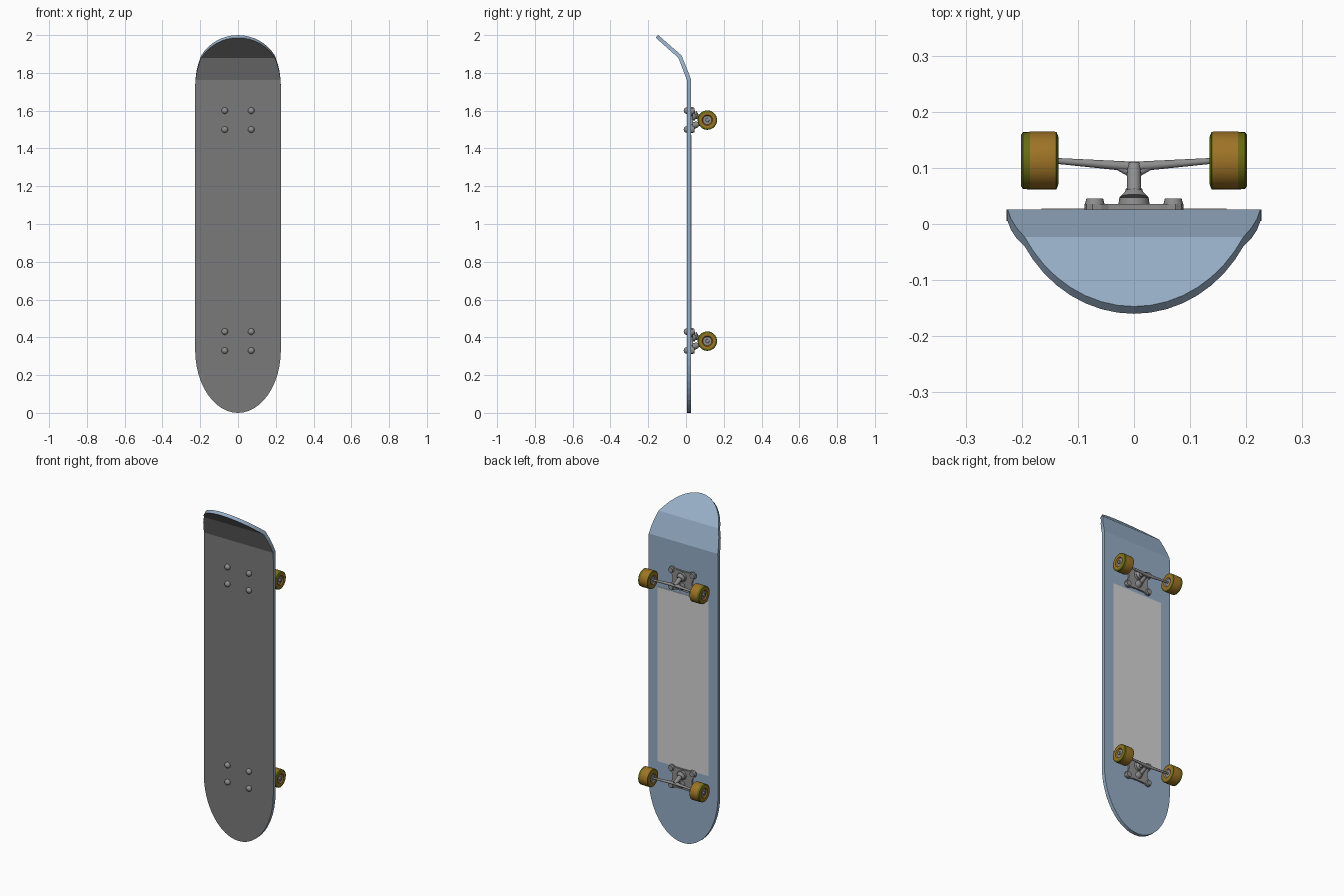
import bpy, bmesh, math
from mathutils import Vector

if "Cube" in bpy.data.objects:
    bpy.data.objects.remove(bpy.data.objects["Cube"])


def lin(c):
    c /= 255
    return c / 12.92 if c <= 0.04045 else ((c + 0.055) / 1.055) ** 2.4


def material(name, r, g, b):
    m = bpy.data.materials.new(name)
    m.diffuse_color = (lin(r), lin(g), lin(b), 1)
    m.use_nodes = True
    m.node_tree.nodes["Principled BSDF"].inputs["Base Color"].default_value = m.diffuse_color
    return m


GRIP = material("grip_grey", 122, 122, 122)
BLUE = material("deck_blue", 150, 174, 198)
PALE = material("panel_grey", 213, 213, 213)
METAL = material("truck_metal", 142, 142, 142)
AMBER = material("wheel_amber", 158, 115, 38)
OLIVE = material("wheel_olive", 104, 106, 20)


def finish(bm, name, mats, smooth=None):
    bmesh.ops.remove_doubles(bm, verts=bm.verts, dist=1e-5)
    bmesh.ops.recalc_face_normals(bm, faces=bm.faces)
    me = bpy.data.meshes.new(name)
    bm.to_mesh(me)
    bm.free()
    ob = bpy.data.objects.new(name, me)
    bpy.context.collection.objects.link(ob)
    for m in mats:
        me.materials.append(m)
    if smooth:
        bpy.ops.object.select_all(action='DESELECT')
        ob.select_set(True)
        bpy.context.view_layer.objects.active = ob
        bpy.ops.object.shade_smooth_by_angle(angle=math.radians(smooth))
    return ob


def rod(bm, a, b, r1, r2, seg=16):
    """Tapered cylinder between two points."""
    a, b = Vector(a), Vector(b)
    d = b - a
    res = bmesh.ops.create_cone(bm, cap_ends=True, segments=seg, radius1=r1, radius2=r2, depth=d.length)
    q = d.to_track_quat('Z', 'Y')
    for v in res['verts']:
        v.co = q @ v.co + (a + b) / 2


# Deck: elliptical ends, two folds at the upper end, (y, z) profiles
front = [(0.005, 0), (0.005, 1.762), (-0.040, 1.879), (-0.160, 1.986)]
back = [(0.026, 0), (0.026, 1.768), (-0.023, 1.892), (-0.147, 2.0)]
knots = [0, 1.765, 1.895, 2.058]
LEN, END, HALF = knots[-1], 0.335, 0.227


def fold(path, s):
    i = max(k for k in range(3) if s >= knots[k] - 1e-9)
    f = (s - knots[i]) / (knots[i + 1] - knots[i])
    return [path[i][k] + f * (path[i + 1][k] - path[i][k]) for k in (0, 1)]


def half_width(s):
    e = min(s, LEN - s)
    return HALF if e >= END else HALF * math.sqrt(max(0, 1 - (1 - e / END) ** 2))


ends = [END * (1 - math.cos(math.pi / 2 * i / 12)) for i in range(13)]
levels = sorted(set(ends + [LEN - e for e in ends] + knots[1:3]))
bm = bmesh.new()
rings = []
for s in levels:
    w = half_width(s)
    (fy, fz), (by, bz) = fold(front, s), fold(back, s)
    rings.append([bm.verts.new(p) for p in ((-w, fy, fz), (w, fy, fz), (w, by, bz), (-w, by, bz))])
for a, b in zip(rings, rings[1:]):
    for k in range(4):
        f = bm.faces.new((a[k], a[(k + 1) % 4], b[(k + 1) % 4], b[k]))
        f.material_index = 0 if k == 0 else 1
finish(bm, "deck", [GRIP, BLUE])

# Pale panel on the underside, between the trucks
bm = bmesh.new()
bmesh.ops.create_cube(bm, size=1)
for v in bm.verts:
    v.co = (v.co.x * 0.33, 0.0265 + v.co.y * 0.003, 0.955 + v.co.z * 1.03)
finish(bm, "underside_panel", [PALE])

# Wheel profile: (x, radius, colour of the band that follows)
profile = [(0.140, 0.0, 2), (0.140, 0.020, 2), (0.135, 0.026, 0), (0.135, 0.043, 1),
           (0.138, 0.051, 1), (0.141, 0.0515, 0), (0.185, 0.0515, 1), (0.198, 0.0505, 1),
           (0.201, 0.046, 1), (0.201, 0.041, 0), (0.200, 0.028, 0), (0.194, 0.023, 2),
           (0.194, 0.0, 2)]
SEG = 32


def wheel(side, z, name):
    bm = bmesh.new()
    loops = []
    for x, r, _ in profile:
        loops.append([bm.verts.new((side * x, 0.113 + r * math.cos(2 * math.pi * i / SEG),
                                    z + r * math.sin(2 * math.pi * i / SEG))) for i in range(SEG)])
    for j in range(len(profile) - 1):
        for i in range(SEG):
            k = (i + 1) % SEG
            f = bm.faces.new((loops[j][i], loops[j][k], loops[j + 1][k], loops[j + 1][i]))
            f.material_index = profile[j][2]
    finish(bm, name, [AMBER, OLIVE, METAL], 35)


quarter = [(0.062, 0.0), (0.068, 0.022), (0.083, 0.034), (0.088, 0.046), (0.085, 0.062),
           (0.074, 0.069), (0.058, 0.067), (0.045, 0.060), (0.0, 0.058)]
outline = quarter + [(-x, z) for x, z in quarter[-2::-1]]
outline += [(x, -z) for x, z in outline[-2:0:-1]]

for label, z in (("upper", 1.55), ("lower", 0.38)):
    # Base plate with four lobes
    bm = bmesh.new()
    lo = [bm.verts.new((x, 0.025, z + dz)) for x, dz in outline]
    hi = [bm.verts.new((x, 0.036, z + dz)) for x, dz in outline]
    bm.faces.new(lo)
    bm.faces.new(hi)
    for i in range(len(lo)):
        k = (i + 1) % len(lo)
        bm.faces.new((lo[i], lo[k], hi[k], hi[i]))
    finish(bm, label + "_base_plate", [METAL])

    # Nuts behind the plate and domed bolt heads on the grip side
    bm = bmesh.new()
    for x in (-0.07, 0.07):
        for dz in (-0.05, 0.05):
            rod(bm, (x, 0.034, z + dz), (x, 0.045, z + dz), 0.018, 0.015)
            res = bmesh.ops.create_uvsphere(bm, u_segments=16, v_segments=8, radius=0.017)
            for v in res['verts']:
                v.co = (v.co.x + x, v.co.y * 0.9 + 0.003, v.co.z + z + dz)
    finish(bm, label + "_bolts", [METAL], 40)

    # Pivot housing, kingpin, stem, arms and axle ends
    bm = bmesh.new()
    rod(bm, (0, 0.034, z + 0.025), (0, 0.047, z + 0.025), 0.028, 0.026)
    rod(bm, (0, 0.047, z + 0.025), (0, 0.060, z + 0.022), 0.026, 0.014)
    rod(bm, (0, 0.050, z + 0.024), (0, 0.106, z), 0.013, 0.012)
    rod(bm, (0, 0.034, z - 0.030), (0, 0.062, z - 0.022), 0.020, 0.015)
    rod(bm, (0, 0.060, z - 0.022), (0, 0.098, z - 0.008), 0.012, 0.010)
    for s in (-1, 1):
        rod(bm, (0, 0.102, z), (s * 0.145, 0.113, z), 0.009, 0.005)
        rod(bm, (s * 0.03, 0.103, z), (0, 0.088, z), 0.006, 0.008)
        rod(bm, (s * 0.19, 0.113, z), (s * 0.201, 0.113, z), 0.011, 0.009)
    finish(bm, label + "_truck_hanger", [METAL], 35)

    for side, sname in ((-1, "left"), (1, "right")):
        wheel(side, z, f"{label}_{sname}_wheel")
